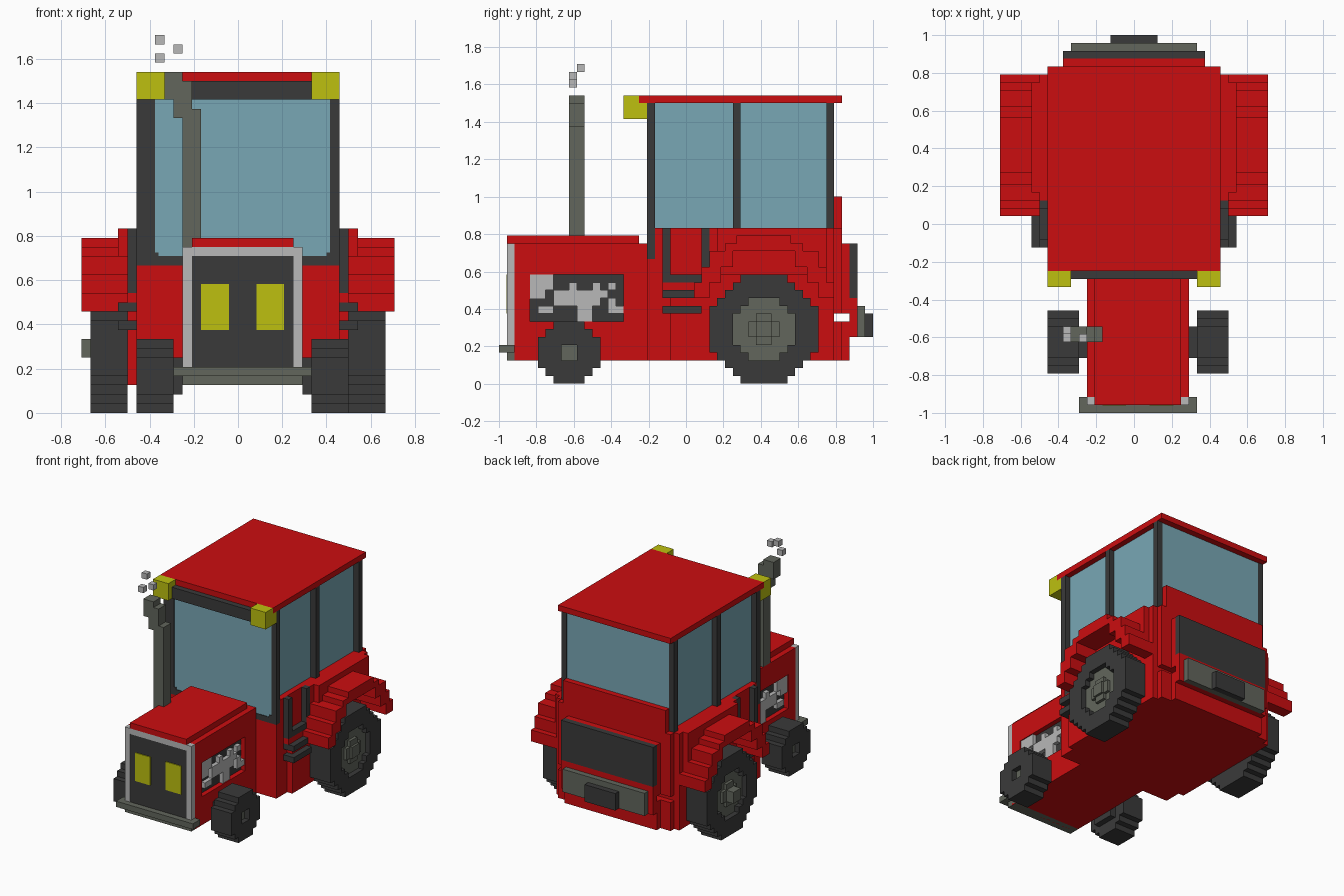
import bpy, bmesh, math

cube = bpy.data.objects.get("Cube")
if cube:
    bpy.data.objects.remove(cube, do_unlink=True)

V = 1 / 24  # size of one building block


def material(name, r, g, b):
    m = bpy.data.materials.new(name)
    m.use_nodes = True
    m.diffuse_color = (r, g, b, 1)
    bsdf = next(n for n in m.node_tree.nodes if n.type == 'BSDF_PRINCIPLED')
    bsdf.inputs["Base Color"].default_value = (r, g, b, 1)
    bsdf.inputs["Roughness"].default_value = 0.8
    return m


RED = material("red_paint", 0.60, 0.004, 0.005)
DARK = material("dark_rubber", 0.042, 0.042, 0.042)
GRAY = material("gray_metal", 0.122, 0.133, 0.107)
LIGHT = material("light_metal", 0.48, 0.48, 0.48)
YELLOW = material("yellow_lamp", 0.51, 0.53, 0.005)
GLASS = material("blue_glass", 0.19, 0.39, 0.46)


def part(name, mat, *boxes):
    """One object made of boxes (x0, x1, y0, y1, z0, z1) in block units."""
    bm = bmesh.new()
    for x0, x1, y0, y1, z0, z1 in boxes:
        x0, x1 = min(x0, x1), max(x0, x1)
        for v in bmesh.ops.create_cube(bm, size=1)['verts']:
            v.co = ((x1 if v.co.x > 0 else x0) * V,
                    (y1 if v.co.y > 0 else y0) * V,
                    (z1 if v.co.z > 0 else z0) * V)
    me = bpy.data.meshes.new(name)
    bm.to_mesh(me)
    bm.free()
    me.materials.append(mat)
    ob = bpy.data.objects.new(name, me)
    bpy.context.scene.collection.objects.link(ob)
    return ob


def disc_rows(halves):
    """Half widths of a stepped disc for every row, from bottom to top."""
    return halves + halves[::-1]


def wheel(name, inner, outer, cy, halves, hub_halves):
    """Stepped tyre with a hub sunk one block into its outer face."""
    s = 1 if outer > inner else -1
    mid = outer - s
    rows, hub = disc_rows(halves), disc_rows(hub_halves)
    off = len(halves) - len(hub_halves)
    tyre, rim = [], []
    for z, h in enumerate(rows):
        tyre.append((inner, mid, cy - h, cy + h, z, z + 1))
        if off <= z < off + len(hub):
            g = hub[z - off]
            tyre += [(mid, outer, cy - h, cy - g, z, z + 1),
                     (mid, outer, cy + g, cy + h, z, z + 1)]
            rim.append((mid - s * 0.5, mid + s * 0.1, cy - g, cy + g, z, z + 1))
        else:
            tyre.append((mid, outer, cy - h, cy + h, z, z + 1))
    part(name + "_tyre", DARK, *tyre)
    part(name + "_rim", GRAY, *rim)


# Main body, with a narrow slot across the back
part("lower_body", RED,
     (-11, 11, -5, -4, 3, 16), (-11, 11, -4, 3, 3, 20),
     (-12, 12, -2, 3, 3, 8), (-12, 12, 3, 19, 3, 20),
     (-13, 13, 4, 18, 14, 20),
     (-11, 11, 19, 20, 3, 8), (-11, 11, 19, 20, 9, 20),
     (-10, 10, 19, 20, 20, 24),
     (-9, 9, 20, 21, 3, 8), (-9, 9, 20, 21, 9, 18))

# Hood with an opening on each side for the engine
hood = [(-5, 6, -22, -5, 3, 18), (-5, 6, -23, -6, 18, 19)]
for a, b in ((-6, -5), (6, 7)):
    hood += [(a, b, -22, -5, 3, 8), (a, b, -22, -5, 14, 18),
             (a, b, -22, -20, 8, 14), (a, b, -8, -5, 8, 14)]
part("hood", RED, *hood)

# Engine blocks: y and z ranges, repeated on both sides
bits = [(-20, -17, 12, 14), (-19, -17, 9, 10), (-17, -11, 10, 12),
        (-20, -18, 10.9, 12), (-14, -12, 8, 10), (-12, -11, 12, 13),
        (-15, -14, 12, 13), (-10, -9, 12, 13), (-10, -8, 9, 10),
        (-11, -10, 11, 12), (-10, -9, 10, 11)]
for side, x, s in (("right", -5, -1), ("left", 6, 1)):
    part(side + "_engine_bay", DARK, (x, x + s * 0.15, -20, -8, 8, 14))
    part(side + "_engine", LIGHT,
         *[(x, x + s * 0.85, a, b, c, d) for a, b, c, d in bits])

# Grille, its surround, headlamps and front bumper
part("grille_surround", LIGHT, (-6, -5, -23, -22, 4, 18), (6, 7, -23, -22, 4, 18),
     (-5, 6, -23, -22, 17, 18))
part("grille", DARK, (-5, 6, -22.9, -22, 4, 17))
part("headlamps", YELLOW, *[(x, x + 3, -23.05, -22.8, 9, 14) for x in (-4, 2)])
part("front_bumper", GRAY, (-7, 8, -24, -22.95, 4, 5), (-7, -6, -22.95, -22, 4, 5),
     (7, 8, -22.95, -22, 4, 5), (-6, 7, -23, -21, 3, 4))

# Cab glass and dark frame
part("cab_glass", GLASS, (-10, 10, -4, 18.9, 19.5, 36), (-9, 10, -4.9, -4, 17, 34))
part("windscreen_frame", DARK,
     (-11, -9, -5, -4, 16, 36), (10, 11, -5, -4, 16, 36),
     (-9, 10, -5, -4, 16, 17), (-9, 10, -5, -4, 34, 36),
     (-9, -8.6, -5, -4, 17, 17.4), (9.6, 10, -5, -4, 17, 17.4))
part("windscreen_header", DARK, (-8, 8, -7, -5, 34, 36))
posts = []
for s in (-1, 1):
    posts += [(s * 10, s * 11, 6, 7, 20, 36), (s * 10, s * 11, 18, 19, 20, 36)]
part("cab_posts", DARK, *posts)
part("roof", RED, (-11, 11, -6, 20, 36, 37))
for side, s in (("right", -1), ("left", 1)):
    part(side + "_roof_lamp", YELLOW, (s * 8, s * 11, -8, -6, 34, 37),
         (s * 8, s * 11, -6, -5, 34, 36))

    # Door frame and steps
    part(side + "_door_frame", DARK, (s * 11, s * 12, -3, -2, 13, 20),
         (s * 11, s * 12, 2, 3, 13, 20), (s * 11, s * 12, -2, 2, 13, 14))
    part(side + "_steps", DARK, (s * 11, s * 13, -3, 2, 11, 12),
         (s * 11, s * 13, -3, 2, 9, 10))
    part(side + "_step_backing", RED, (s * 11, s * 12, -3, 3, 12, 13),
         (s * 11, s * 12, -2, 3, 8, 11))

    # Stepped fender: z range, outer and inner half length
    arch = []
    for z0, z1, out, inn in ((18, 19, 3.5, 0), (17, 18, 5, 0), (15, 17, 7, 4),
                             (13, 15, 8, 5.5), (11, 13, 9, 7)):
        for d in (-1, 1):
            y0, y1 = sorted((10 + d * inn, 10 + d * out))
            arch.append((s * 12, s * 17, y0, y1, z0, z1))
    part(side + "_fender", RED, *arch)

    # Rear wheel with a raised hub
    wheel(side + "_rear", s * 12, s * 16, 10, [3, 4, 5, 6, 7, 7, 7], [2, 3, 4, 4])
    part(side + "_rear_hub", GRAY, (s * 15, s * 15.6, 8, 12, 6, 8),
         (s * 15, s * 15.6, 9, 11, 5, 9),
         (s * 15, s * (17 if s < 0 else 16), 9, 11, 6, 8))

    # Front wheel, set about the hood's own middle
    i, o = (8, 12) if s > 0 else (-7, -11)
    wheel(side + "_front", i, o, -15, [2, 3, 4, 4], [1])
    part(side + "_front_axle", DARK, (i, i - s, -17, -13, 2, 6))

# Exhaust pipe with stepped bend, and puffs of smoke
part("exhaust", GRAY, (-6, -4, -15, -13, 18, 33), (-7, -5, -15, -13, 32, 36),
     (-8, -6, -15, -13, 34, 37))
part("smoke", LIGHT, *[(x, x + 1, y, y + 1, z, z + 1) for x, y, z in
                       ((-9, -14, 40), (-7, -15, 39), (-9, -15, 38))])

# Rear panel, drawbar plate and hitch
part("rear_panel", DARK, (-9, 9, 21, 22, 11, 18))
part("drawbar_backing", RED, (-9, 9, 21, 22, 6, 11))
part("drawbar_plate", GRAY, (-8, 8, 22, 23, 6, 10))
part("hitch", DARK, (-3, 3, 23, 24, 6, 9))
